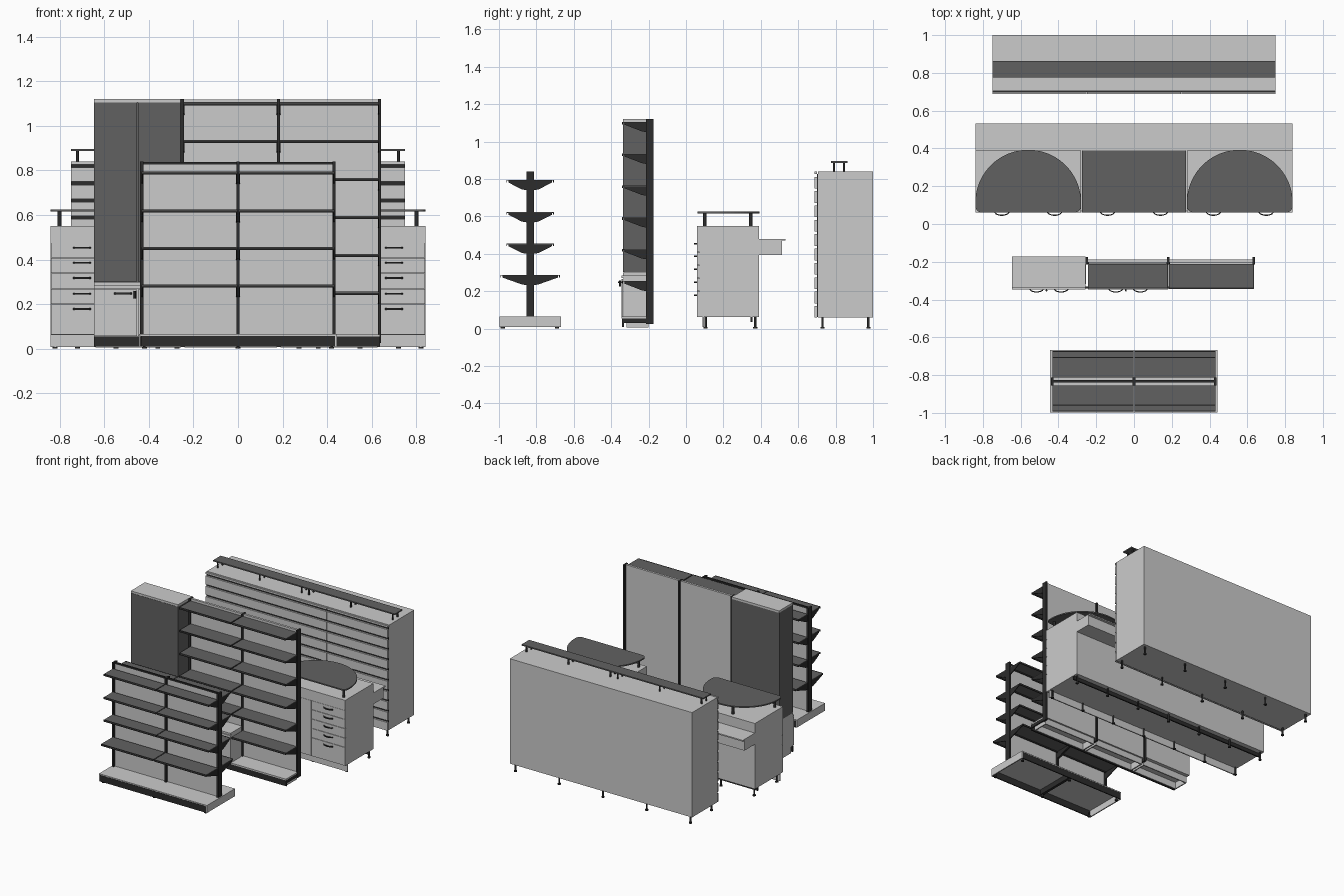
import bpy, bmesh, math

if "Cube" in bpy.data.objects:
    bpy.data.objects.remove(bpy.data.objects["Cube"])


def material(name, v):
    m = bpy.data.materials.new(name)
    m.diffuse_color = (v, v, v, 1)
    m.use_nodes = True
    m.node_tree.nodes["Principled BSDF"].inputs["Base Color"].default_value = m.diffuse_color
    return m


DARK = material("dark_laminate", 0.12)
BLACK = material("black_metal", 0.025)


def finish(name, bm, mat):
    bmesh.ops.recalc_face_normals(bm, faces=bm.faces)
    me = bpy.data.meshes.new(name)
    bm.to_mesh(me)
    bm.free()
    ob = bpy.data.objects.new(name, me)
    bpy.context.collection.objects.link(ob)
    if mat:
        me.materials.append(mat)
    return ob


def box(name, x, y, z, mat=None):
    """Box from (min, max) ranges."""
    bm = bmesh.new()
    bmesh.ops.create_cube(bm, size=1)
    for v in bm.verts:
        v.co = [r[0] + (c + 0.5) * (r[1] - r[0]) for c, r in zip(v.co, (x, y, z))]
    return finish(name, bm, mat)


def prism(name, pts, axis, lo, hi, mat=None):
    """Extrude a profile: axis 'x' takes (y, z) points, axis 'z' takes (x, y) points."""
    bm = bmesh.new()
    vs = [bm.verts.new((lo, a, b) if axis == 'x' else (a, b, lo)) for a, b in pts]
    f = bm.faces.new(vs)
    r = bmesh.ops.extrude_face_region(bm, geom=[f])
    d = hi - lo
    bmesh.ops.translate(bm, verts=[g for g in r['geom'] if isinstance(g, bmesh.types.BMVert)],
                        vec=(d, 0, 0) if axis == 'x' else (0, 0, d))
    return finish(name, bm, mat)


def rod(name, x, y, z0, z1, r, mat=BLACK):
    pts = [(x + r * math.cos(i * math.pi / 6), y + r * math.sin(i * math.pi / 6)) for i in range(12)]
    return prism(name, pts, 'z', z0, z1, mat)


def foot(name, x, y, h):
    rod(name + "_stem", x, y, 0.005, h, 0.006)
    rod(name + "_pad", x, y, 0, 0.008, 0.011)


def handle(name, x, y, z):
    """Bowed crescent pull standing off a front face."""
    ts = [i / 10 for i in range(11)]
    outer = [(x - 0.04 + 0.08 * t, y - 0.017 * math.sin(math.pi * t) ** 0.6) for t in ts]
    inner = [(x - 0.033 + 0.066 * t, y - 0.011 * math.sin(math.pi * t) ** 0.6) for t in reversed(ts)]
    prism(name, outer + inner, 'z', z - 0.004, z + 0.004, BLACK)


def shelf(name, x0, x1, y_back, y_front, z):
    """Shelf board with lip and a tapered bracket at each end."""
    s = 1 if y_front > y_back else -1
    box(name, (x0, x1), sorted((y_back, y_front)), (z - 0.004, z), DARK)
    box(name + "_lip", (x0, x1), sorted((y_front, y_front - s * 0.005)), (z - 0.013, z + 0.001), BLACK)
    box(name + "_back_lip", (x0, x1), sorted((y_back, y_back + s * 0.005)), (z - 0.013, z - 0.004), BLACK)
    tip = y_front - s * 0.012
    prof = [(y_back - s * 0.008, z - 0.004), (tip, z - 0.004), (tip, z - 0.014),
            (y_back + s * 0.025, z - 0.05), (y_back - s * 0.008, z - 0.056)]
    for a in (x0, x1 - 0.005):
        prism(name + "_bracket", prof, 'x', a, a + 0.005, BLACK)


# ---- Double-sided gondola ----
GY = -0.833
box("gondola_base_top", (-0.445, 0.443), (-0.998, -0.668), (0.058, 0.066))
for x in (-0.445, 0.435):
    box("gondola_base_end", (x, x + 0.008), (-0.998, -0.668), (0.01, 0.066))
for y in (-0.998, -0.676):
    box("gondola_kick", (-0.436, 0.434), (y, y + 0.008), (0.01, 0.057), BLACK)
box("gondola_base_rib", (-0.01, 0.01), (-0.99, -0.676), (0.02, 0.058), BLACK)
for x in (-0.42, 0, 0.42):
    for y in (-0.98, -0.69):
        foot("gondola_foot", x, y, 0.03)
for x in (-0.432, 0, 0.43):
    box("gondola_upright", (x - 0.007, x + 0.007), (GY - 0.021, GY + 0.021), (0.06, 0.84), BLACK)
box("gondola_top_rail", (-0.43, 0.43), (GY - 0.006, GY + 0.006), (0.826, 0.838), BLACK)
box("gondola_back_panel", (-0.43, 0.43), (GY - 0.005, GY + 0.005), (0.066, 0.826))
for x0, x1 in ((-0.432, -0.003), (0.003, 0.432)):
    for z, d in ((0.795, 0.128), (0.623, 0.128), (0.455, 0.128), (0.287, 0.16)):
        for s in (-1, 1):
            shelf("gondola_shelf", x0, x1, GY + s * 0.021, GY + s * d, z)

# ---- Wall shelving with tall cupboard ----
for x in (-0.25, 0.182, 0.634):
    box("wall_upright", (x - 0.007, x + 0.007), (-0.214, -0.175), (0.025, 1.12), BLACK)
box("wall_back_panel", (-0.25, 0.634), (-0.205, -0.188), (0.05, 1.118))
for i in range(6):
    z = 1.105 - 0.17 * i
    if i < 5:
        shelf("wall_shelf", -0.244, 0.178, -0.212, -0.342, z)
    shelf("wall_shelf", 0.186, 0.632, -0.212, -0.342, z)
box("wall_base_shelf", (0.182, 0.636), (-0.345, -0.205), (0.054, 0.064))
box("wall_base_end", (0.628, 0.636), (-0.335, -0.21), (0.03, 0.055), BLACK)
box("wall_kick", (-0.645, 0.636), (-0.342, -0.332), (0.01, 0.054), BLACK)
for x0, x1 in ((-0.64, -0.255), (-0.24, 0.175), (0.19, 0.625)):
    for y in (-0.318, -0.208):
        box("wall_plinth_rail", (x0, x1), (y, y + 0.008), (0.005, 0.054))
    for x in (x0, x1 - 0.008):
        box("wall_plinth_side", (x, x + 0.008), (-0.318, -0.2), (0.005, 0.054))
for x0, x1, yb in ((-0.645, -0.257, -0.175), (-0.243, 0.18, -0.206)):
    box("low_cabinet", (x0, x1), (-0.335, yb), (0.055, 0.27))
    box("low_cabinet_top", (x0, x1), (-0.346, yb), (0.27, 0.283))
    mid = (x0 + x1) / 2
    for a, b, s in ((x0, mid - 0.0015, 1), (mid + 0.0015, x1, -1)):
        box("low_cabinet_door", (a, b), (-0.346, -0.336), (0.058, 0.266))
        edge = mid - s * 0.065
        handle("low_door_handle", edge, -0.346, 0.248)
    rod("low_cabinet_lock", mid - 0.012, -0.352, 0.225, 0.258, 0.005)
box("tall_cupboard_floor", (-0.645, -0.257), (-0.336, -0.175), (0.283, 0.3))
box("tall_cupboard", (-0.645, -0.257), (-0.328, -0.175), (0.3, 1.105), DARK)
for a, b in ((-0.645, -0.452), (-0.449, -0.257)):
    box("tall_cupboard_door", (a, b), (-0.338, -0.329), (0.302, 1.104), DARK)
box("tall_cupboard_top", (-0.645, -0.257), (-0.338, -0.173), (1.105, 1.12))

# ---- Service counter ----
box("counter_body", (-0.84, 0.84), (0.072, 0.39), (0.062, 0.475))
box("counter_worktop", (-0.275, 0.275), (0.062, 0.39), (0.475, 0.484), DARK)
box("counter_kick", (-0.84, 0.84), (0.088, 0.096), (0.008, 0.062))
box("counter_underside_strip", (-0.838, 0.838), (0.345, 0.355), (0.035, 0.062), BLACK)
for i in range(7):
    x = -0.82 + i * 1.64 / 6
    for y in (0.105, 0.37):
        foot("counter_foot", x, y, 0.062)
tops = [0.475, 0.408, 0.339, 0.269, 0.2, 0.062]
for c in range(6):
    x0 = -0.84 + 0.28 * c
    rows = list(zip(tops, tops[1:])) if c in (0, 5) else [(0.475, 0.062)]
    for t, b in rows:
        box("counter_front", (x0 + 0.0012, x0 + 0.2788), (0.06, 0.071), (b + 0.0012, t - 0.0012))
        handle("counter_handle", x0 + 0.14, 0.06, t - 0.022)
# customer-side ledge
box("ledge_box", (-0.84, 0.84), (0.39, 0.513), (0.395, 0.47))
box("ledge_top", (-0.84, 0.84), (0.39, 0.533), (0.47, 0.479))
for s in (-1, 1):
    cx = 0.56 * s
    # raised box with rounded table on posts
    box("counter_riser", (cx - 0.28, cx + 0.28), (0.06, 0.39), (0.475, 0.55))
    pts = [(cx + 0.28 * math.cos(math.pi * i / 40), 0.113 + 0.28 * math.sin(math.pi * i / 40)) for i in range(41)]
    for ccx, a0 in ((cx - 0.245, math.pi), (cx + 0.245, 1.5 * math.pi)):
        pts += [(ccx + 0.035 * math.cos(a0 + k * math.pi / 12), 0.096 + 0.035 * math.sin(a0 + k * math.pi / 12))
                for k in range(7)]
    prism("round_top", pts, 'z', 0.616, 0.625, DARK)
    for dx, y in ((-0.24, 0.1), (0.24, 0.1), (-0.07, 0.347), (0.07, 0.347)):
        rod("round_top_post", cx + dx, y, 0.55, 0.617, 0.009)

# ---- Slatted display island ----
box("island_body", (-0.75, 0.75), (0.705, 1.0), (0.06, 0.84))
box("island_groove_back", (-0.748, 0.748), (0.7, 0.705), (0.062, 0.826), BLACK)
edges = [0.84] + [0.819 - 0.0768 * i for i in range(10)] + [0.06]
for c in range(3):
    x0 = -0.75 + 0.5 * c
    for i in range(11):
        hi = edges[i] - (0.007 if i else 0)
        lo = edges[i + 1] + (0.007 if i < 10 else 0)
        box("island_slat", (x0 + 0.001, x0 + 0.499), (0.687, 0.7), (lo, hi))
for i in range(5):
    for y in (0.73, 0.975):
        foot("island_foot", -0.72 + 0.36 * i, y, 0.06)
box("island_top_shelf", (-0.748, 0.748), (0.776, 0.864), (0.886, 0.895), DARK)
for x in (-0.72, -0.375, -0.03, 0.03, 0.375, 0.72):
    for y in (0.791, 0.845):
        rod("island_shelf_post", x, y, 0.84, 0.887, 0.006)
